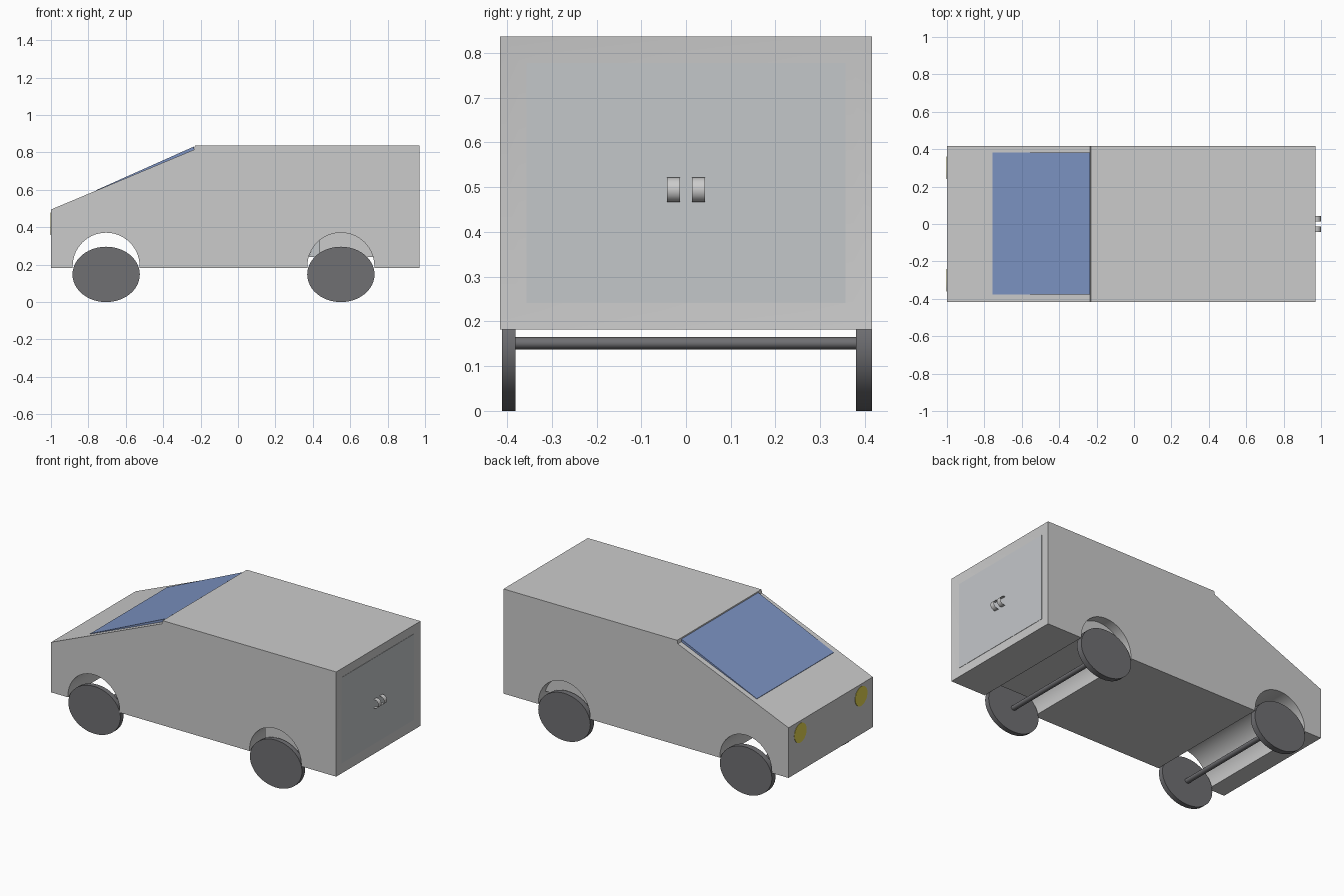
import bpy, bmesh, math
from mathutils import Matrix

if "Cube" in bpy.data.objects:
    bpy.data.objects.remove(bpy.data.objects["Cube"])


def material(name, rgb):
    m = bpy.data.materials.new(name)
    m.diffuse_color = (*rgb, 1)
    m.use_nodes = True
    m.node_tree.nodes["Principled BSDF"].inputs["Base Color"].default_value = m.diffuse_color
    return m


RUBBER = material("dark_rubber", (0.16, 0.16, 0.17))
GLASS = material("blue_glass", (0.2, 0.29, 0.54))
YELLOW = material("yellow_lamp", (0.75, 0.65, 0.08))
PANEL = material("door_grey", (0.55, 0.57, 0.59))


def finish(name, bm, mat=None, normals=True):
    if normals:
        bmesh.ops.recalc_face_normals(bm, faces=bm.faces)
    me = bpy.data.meshes.new(name)
    bm.to_mesh(me)
    bm.free()
    ob = bpy.data.objects.new(name, me)
    bpy.context.collection.objects.link(ob)
    if mat:
        me.materials.append(mat)
    bpy.ops.object.select_all(action='DESELECT')
    ob.select_set(True)
    bpy.context.view_layer.objects.active = ob
    bpy.ops.object.shade_smooth_by_angle(angle=math.radians(30))
    return ob


def extruded(profile, y0, y1):
    """Solid from an (x, z) profile swept along y."""
    bm = bmesh.new()
    face = bm.faces.new([bm.verts.new((x, y0, z)) for x, z in profile])
    out = bmesh.ops.extrude_face_region(bm, geom=[face])
    verts = [v for v in out["geom"] if isinstance(v, bmesh.types.BMVert)]
    bmesh.ops.translate(bm, verts=verts, vec=(0, y1 - y0, 0))
    bmesh.ops.recalc_face_normals(bm, faces=bm.faces)
    return bm


def cylinder(name, loc, radii, depth, axis='Y', mat=None, caps=True, segments=48):
    """Elliptical cylinder; radii are (across, up)."""
    bm = bmesh.new()
    bmesh.ops.create_cone(bm, cap_ends=caps, segments=segments,
                          radius1=1, radius2=1, depth=depth)
    bm.transform(Matrix.Diagonal((radii[0], radii[1], 1, 1)))
    bm.transform(Matrix.Rotation(math.pi / 2, 4, 'X'))
    if axis == 'X':
        bm.transform(Matrix.Rotation(math.pi / 2, 4, 'Z'))
    bm.transform(Matrix.Translation(loc))
    return finish(name, bm, mat)


AXLES = {"front": -0.705, "rear": 0.55}
HALF = 0.416


def arch(cx, r=0.179, cz=0.192, n=28):
    pts = [(cx - r * math.cos(math.pi * i / n), cz + r * math.sin(math.pi * i / n))
           for i in range(n + 1)]
    return [(cx - r, 0.182)] + pts + [(cx + r, 0.182)]


# Body shell with wheel arches and a shallow rear door recess
profile = [(-1, 0.182)] + arch(AXLES["front"]) + arch(AXLES["rear"])
profile += [(0.97, 0.182), (0.97, 0.836), (-0.23, 0.836), (-0.235, 0.815), (-1, 0.495)]
body = extruded(profile, -HALF, HALF)
rear = max(body.faces, key=lambda f: f.normal.x * (f.calc_center_median().x > 0.9))
bmesh.ops.inset_region(body, faces=[rear], thickness=0.059, depth=0)
bmesh.ops.translate(body, verts=rear.verts, vec=(-0.006, 0, 0))
finish("body_shell", body)

# Cargo box, seen as the rear door and inside the rear arches
cargo = [(0.435, 0.241), (0.9655, 0.241), (0.9655, 0.777), (0.435, 0.777)]
finish("cargo_box", extruded(cargo, -0.357, 0.357))
door = [(0.9645, 0.241), (0.966, 0.241), (0.966, 0.777), (0.9645, 0.777)]
finish("rear_door", extruded(door, -0.357, 0.357), PANEL)

# Small gusset inside the rear arch
gusset = [(0.378, 0.241), (0.435, 0.241), (0.435, 0.33), (0.4, 0.297)]
finish("arch_gusset", extruded(gusset, 0.355, 0.357), PANEL)

# Windscreen laid on the sloping nose
screen = [(-0.757, 0.59), (-0.235, 0.805), (-0.235, 0.832), (-0.757, 0.599)]
finish("windscreen", extruded(screen, -0.378, 0.382), GLASS)

# Wheels and axles
for end, x in AXLES.items():
    for side, y, depth in (("left", -0.396, 0.03), ("right", 0.398, 0.036)):
        cylinder(f"{end}_{side}_wheel", (x, y, 0.148), (0.18, 0.148), depth, mat=RUBBER)
    cylinder(f"{end}_axle", (x, 0, 0.151), (0.017, 0.014), 0.78, mat=RUBBER, segments=24)

# Headlights and curved door handles
for side, s in (("left", -1), ("right", 1)):
    cylinder(f"{side}_headlight", (-1, s * 0.3, 0.42), (0.06, 0.06), 0.004,
             axis='X', mat=YELLOW)
    cylinder(f"{side}_door_handle", (0.9725, s * 0.028, 0.494), (0.0275, 0.0275), 0.03,
             caps=False, segments=32)
